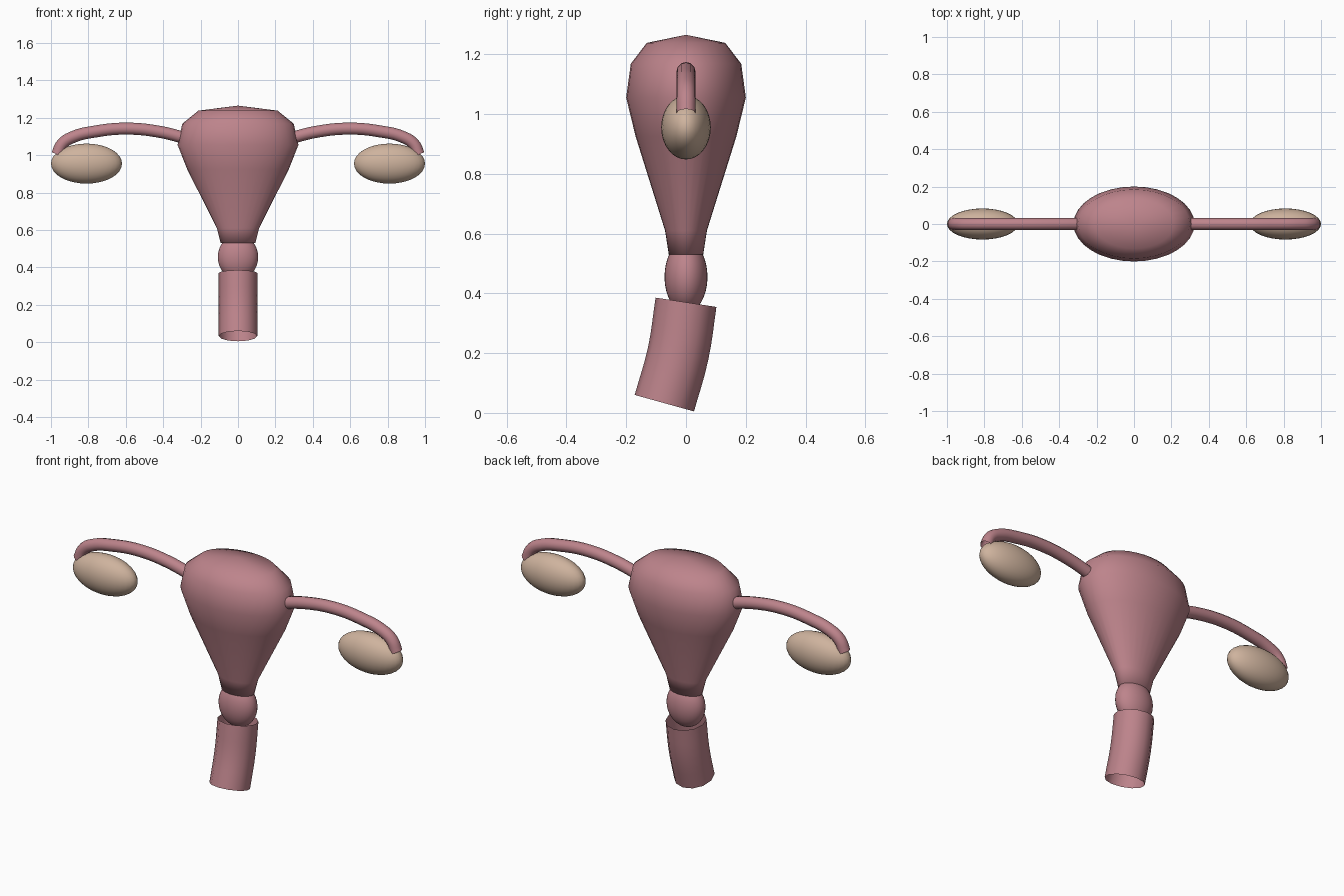
import bpy, bmesh, math

cube = bpy.data.objects.get("Cube")
if cube:
    bpy.data.objects.remove(cube, do_unlink=True)


def material(name, rgb):
    mat = bpy.data.materials.new(name)
    mat.use_nodes = True
    mat.diffuse_color = (*rgb, 1)
    bsdf = mat.node_tree.nodes["Principled BSDF"]
    bsdf.inputs["Base Color"].default_value = (*rgb, 1)
    bsdf.inputs["Roughness"].default_value = 0.6
    return mat


PINK = material("muscle pink", (0.51, 0.23, 0.26))
BEIGE = material("ovary beige", (0.62, 0.45, 0.34))


def add_mesh(name, bm, mat):
    bmesh.ops.recalc_face_normals(bm, faces=bm.faces)
    for face in bm.faces:
        face.smooth = True
    mesh = bpy.data.meshes.new(name)
    bm.to_mesh(mesh)
    bm.free()
    mesh.materials.append(mat)
    obj = bpy.data.objects.new(name, mesh)
    bpy.context.collection.objects.link(obj)
    return obj


def lathe(name, profile, flatten, mat, sides=32):
    """Stack of elliptical rings (half width, z), closed at both ends."""
    bm = bmesh.new()
    rings = []
    for r, z in profile:
        turns = [math.tau * i / sides for i in range(sides)]
        rings.append([bm.verts.new((r * math.cos(a), r * flatten * math.sin(a), z))
                      for a in turns])
    for low, high in zip(rings, rings[1:]):
        for i in range(sides):
            j = (i + 1) % sides
            bm.faces.new((low[i], low[j], high[j], high[i]))
    for ring, z in ((rings[0], profile[0][1]), (rings[-1], TOP_Z)):
        tip = bm.verts.new((0, 0, z))
        for i in range(sides):
            bm.faces.new((ring[i], ring[(i + 1) % sides], tip))
    return add_mesh(name, bm, mat)


def ellipsoid(name, centre, radii, mat):
    bm = bmesh.new()
    bmesh.ops.create_uvsphere(bm, u_segments=32, v_segments=16, radius=1)
    bmesh.ops.scale(bm, vec=radii, verts=bm.verts)
    bmesh.ops.translate(bm, vec=centre, verts=bm.verts)
    return add_mesh(name, bm, mat)


def tube(name, points, radius, mat, steps):
    """Open-ended round tube along a smooth path."""
    curve = bpy.data.curves.new(name, "CURVE")
    curve.dimensions = "3D"
    curve.bevel_depth = radius
    curve.bevel_resolution = 4
    curve.resolution_u = steps
    spline = curve.splines.new("BEZIER")
    spline.bezier_points.add(len(points) - 1)
    for knot, co in zip(spline.bezier_points, points):
        knot.co = co
        knot.handle_left_type = knot.handle_right_type = "AUTO"
    curve.materials.append(mat)
    obj = bpy.data.objects.new(name, curve)
    bpy.context.collection.objects.link(obj)
    bpy.ops.object.select_all(action="DESELECT")
    obj.select_set(True)
    bpy.context.view_layer.objects.active = obj
    bpy.ops.object.convert(target="MESH")
    return obj


# Pear-shaped body with a shallow pointed top
TOP_Z = 1.265
lathe("uterus", [(0.093, 0.53), (0.113, 0.61), (0.272, 0.925), (0.323, 1.055),
                 (0.298, 1.168), (0.212, 1.238)], 0.62, PINK)

# Neck below the body
ellipsoid("cervix", (0, 0, 0.455), (0.108, 0.072, 0.12), PINK)

# Curved open canal, bending towards the front at its lower end
tube("vaginal_canal", [(0, 0, 0.37), (0, -0.026, 0.2), (0, -0.0725, 0.0325)],
     0.103, PINK, 4)

# Paired arms and ovaries
arm = [(0.25, 1.082), (0.42, 1.125), (0.6, 1.142), (0.76, 1.127),
       (0.88, 1.098), (0.94, 1.06), (0.967, 1.003)]
for side, s in (("left", 1), ("right", -1)):
    tube(side + "_fallopian_tube", [(s * x, 0, z) for x, z in arm], 0.032, PINK, 5)
    ellipsoid(side + "_ovary", (s * 0.81, 0, 0.955), (0.19, 0.083, 0.107), BEIGE)
